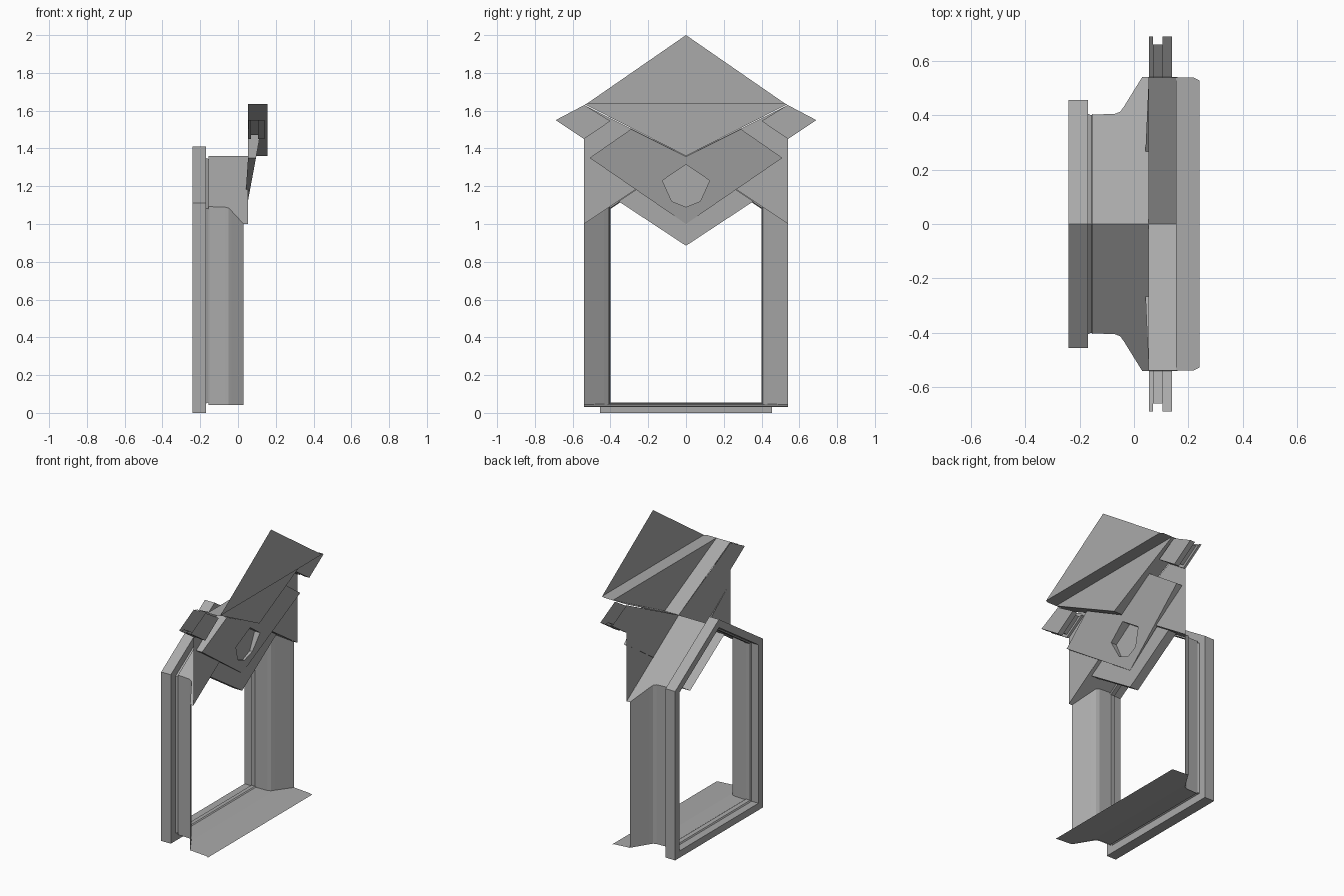
import bpy

if "Cube" in bpy.data.objects:
    bpy.data.objects.remove(bpy.data.objects["Cube"])

stone = bpy.data.materials.new("dark_grey_stone")
stone.diffuse_color = (0.4, 0.4, 0.4, 1)
stone.use_nodes = True
stone.node_tree.nodes["Principled BSDF"].inputs["Base Color"].default_value = stone.diffuse_color


def make(name, verts, faces):
    mesh = bpy.data.meshes.new(name)
    mesh.from_pydata(verts, [], faces)
    mesh.validate()
    mesh.materials.append(stone)
    ob = bpy.data.objects.new(name, mesh)
    bpy.context.collection.objects.link(ob)
    return ob


def mirrored(name, polys):
    """Build polygons and their copies mirrored across y = 0."""
    verts, faces = [], []
    for side in (1, -1):
        for p in polys:
            n = len(verts)
            verts += [(x, y * side, z) for x, y, z in p]
            ids = list(range(n, n + len(p)))
            faces.append(ids if side == 1 else ids[::-1])
    return make(name, verts, faces)


def strip(a, b):
    """Quads between two matching point rows."""
    return [[a[i], a[i + 1], b[i + 1], b[i]] for i in range(len(a) - 1)]


def roof_z(y):
    return 1.36 - 0.667 * y


# Window frame: a section of (x, inset) swept round a house-shaped outline
section = [(-0.15, 0.05), (-0.157, 0.055), (-0.17, 0.05), (-0.17, 0.0),
           (-0.24, 0.0), (-0.24, 0.045), (-0.19, 0.045), (-0.185, 0.053), (-0.157, 0.055)]
verts, faces = [], []
for x, d in section:
    w = 0.455 - d
    verts += [(x, -w, d), (x, w, d), (x, w, 1.11 - d * 0.54), (x, 0, 1.41 - d * 1.2),
              (x, -w, 1.11 - d * 0.54)]
for r in range(len(section) - 1):
    for i in range(5):
        j = (i + 1) % 5
        faces.append((r * 5 + i, r * 5 + j, r * 5 + 5 + j, r * 5 + 5 + i))
make("window_frame", verts, faces)

# Flared side jambs, rising to the roof plane
plan = [(-0.155, 0.402), (-0.07, 0.405), (-0.05, 0.413), (-0.035, 0.435), (0.03, 0.54)]
foot = [(x, y, 0.043) for x, y in plan]
head = [(x, y, roof_z(y)) for x, y in plan]
mirrored("side_jamb", strip(foot, head))

# Gabled roof sheet over the jambs
edge = plan + [(0.053, 0.54)]
mirrored("gable_roof", strip([(x, y, roof_z(y)) for x, y in edge],
                             [(x, 0, 1.36) for x, y in edge]))

# Sill, sloping slightly down to the outside
sill = [(x, y, 0.048 - 0.005 * (x > 0)) for x, y in plan] + [(0.145, 0.54, 0.036), (0.16, 0.54, 0.03)]
mirrored("sill", strip(sill, [(x, 0, z) for x, y, z in sill]))

# Wall triangles between roof and pediment valley
mirrored("wall_panel", [[(0.053, 0, 1.36), (0.053, 0.54, 1.0), (0.053, 0.54, 1.63)]])

# Pointed drop panel hanging below the gable, with a thick lower edge
drop = [(0.03, 0, 0.885), (0.03, 0.357, 1.12)]
mirrored("drop_panel", [drop + [(0.03, 0, 1.355)]] +
         strip(drop, [(-0.03, y, z) for x, y, z in drop]))

# Leaning shield panel with a six-sided recess
def lean(y, z, x=None):
    return (0.03 + (z - 1.0) * 0.186 if x is None else x, y, z)

tip, side, top, mid = lean(0, 1.0), lean(0.51, 1.35), lean(0.29, 1.503), lean(0, 1.357)
hexa = [(0, 1.315), (0.125, 1.23), (0.075, 1.12), (0, 1.09)]
h = [lean(*p) for p in hexa]
hb = [lean(*p, x=0.033) for p in hexa]
polys = [[mid, h[0], h[1], top], [top, h[1], side], [side, h[1], h[2]],
         [side, h[2], h[3], tip], hb]
polys += strip(h, hb)
polys += strip([tip, side, top], [(0.03, 0, 1.0), (0.053, 0.51, 1.35), (0.053, 0.29, 1.503)])
mirrored("shield_panel", polys)

# Pediment: valley sheet, inverted front triangle, shelf and upright triangle
back = [(0.053, 0, 1.36), (0.053, 0.538, 1.635)]
front = [(0.155, 0, 1.36), (0.155, 0.538, 1.635)]
shelf_in = [(0.155, 0, 1.635), (0.155, 0.538, 1.635)]
mirrored("pediment_valley", strip(back, front))
mirrored("pediment_lower", [front + [shelf_in[0]]])
mirrored("pediment_shelf", [[shelf_in[0], shelf_in[1], (0.22, 0.538, 1.635),
                             (0.24, 0.528, 1.635), (0.24, 0, 1.635)]])
mirrored("pediment_upper", [[(0.24, 0, 1.635), (0.24, 0.528, 1.635), (0.24, 0, 2.0)]])

# Side wings: open-topped grooved troughs tucked under the valley
outline = [(0.538, 1.63), (0.69, 1.55), (0.54, 1.45), (0.4, 1.545)]
rows = []
for x, s in [(0.055, 1), (0.07, 1), (0.07, 0.8), (0.105, 0.8), (0.105, 1), (0.14, 1)]:
    rows.append([(x, 0.538 + (y - 0.538) * s, 1.55 + (z - 1.55) * s) for y, z in outline])
polys = [rows[0], rows[-1]]
for a, b in zip(rows, rows[1:]):
    polys += strip(a[1:], b[1:])
mirrored("side_wing", polys)
